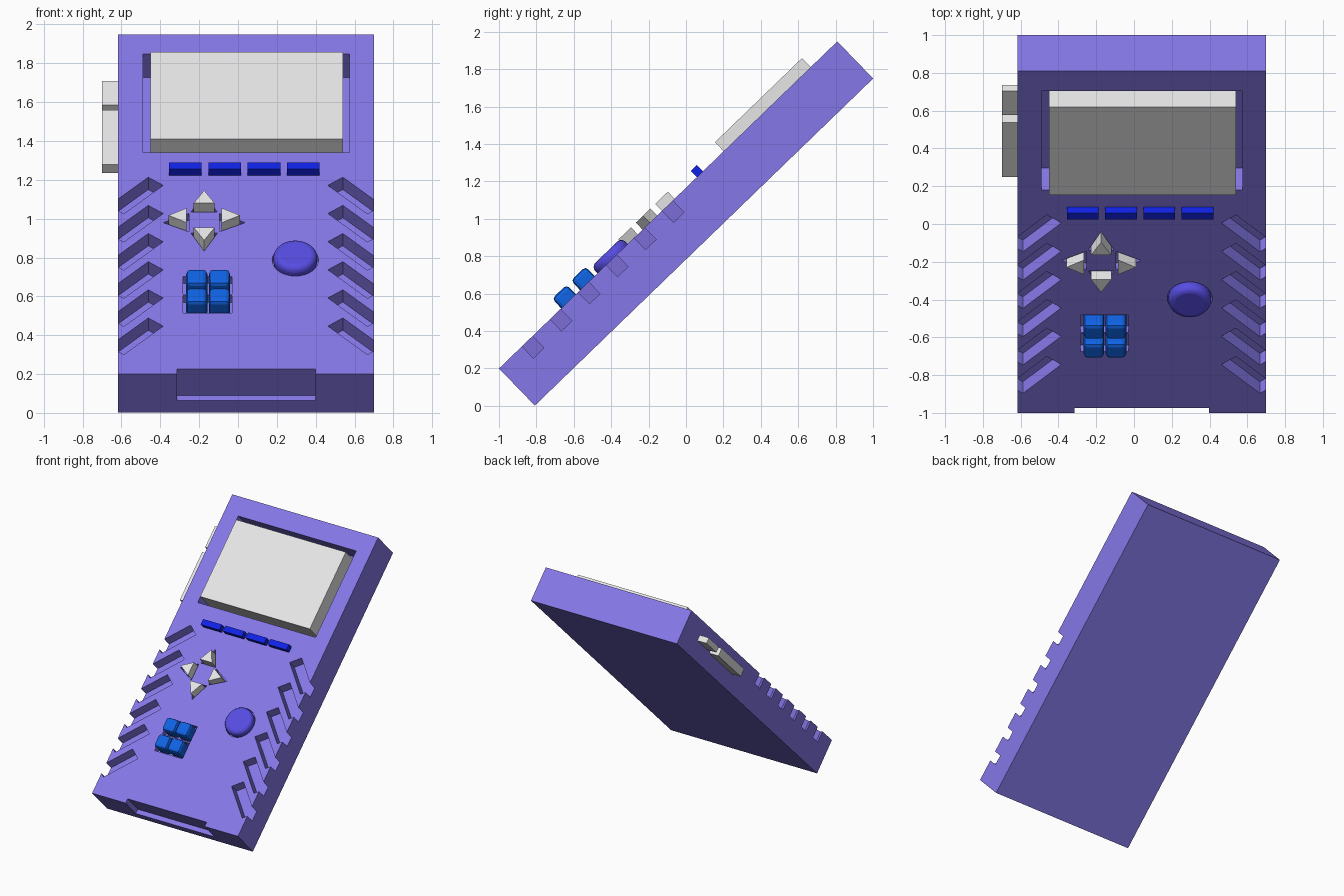
import bpy, bmesh, math
from mathutils import Matrix

if "Cube" in bpy.data.objects:
    bpy.data.objects.remove(bpy.data.objects["Cube"])

# Everything is drawn flat: x across, y up the face, z out of the face; then tilted back
TILT = Matrix.Translation((0, -1, 0.2)) @ Matrix.Rotation(math.radians(44.03), 4, 'X')
MID = 0.04  # centre line of the body


def material(name, rgb):
    m = bpy.data.materials.new(name)
    m.diffuse_color = (*rgb, 1)
    m.use_nodes = True
    m.node_tree.nodes["Principled BSDF"].inputs["Base Color"].default_value = m.diffuse_color
    return m


PURPLE = material("body_purple", (0.235, 0.185, 0.80))
GREY = material("light_grey", (0.80, 0.80, 0.80))
BLUE = material("deep_blue", (0.005, 0.016, 0.80))
AZURE = material("azure_blue", (0.005, 0.125, 0.78))
VIOLET = material("violet_blue", (0.095, 0.072, 0.76))


def add_prism(bm, pts, z0, z1):
    low = [bm.verts.new((x, y, z0)) for x, y in pts]
    high = [bm.verts.new((x, y, z1)) for x, y in pts]
    n = len(pts)
    bm.faces.new(low[::-1])
    bm.faces.new(high)
    for i in range(n):
        j = (i + 1) % n
        bm.faces.new((low[i], low[j], high[j], high[i]))


def rect(x0, x1, y0, y1):
    return [(x0, y0), (x1, y0), (x1, y1), (x0, y1)]


def disc(cx, cy, r, n=32):
    return [(cx + r * math.cos(2 * math.pi * i / n), cy + r * math.sin(2 * math.pi * i / n)) for i in range(n)]


def arrow(k, base, tip, half):
    """Triangle pointing outward from the pad centre, in direction k of four."""
    c, s = [(1, 0), (0, 1), (-1, 0), (0, -1)][k]
    return [(-0.174 + a * c - b * s, 1.122 + a * s + b * c)
            for a, b in ((base, -half), (tip, 0), (base, half))]


def make(name, prisms, mat, bevel=0, segments=2):
    bm = bmesh.new()
    for p in prisms:
        add_prism(bm, *p)
    bmesh.ops.recalc_face_normals(bm, faces=bm.faces)
    me = bpy.data.meshes.new(name)
    bm.to_mesh(me)
    bm.free()
    ob = bpy.data.objects.new(name, me)
    bpy.context.scene.collection.objects.link(ob)
    if mat:
        me.materials.append(mat)
    if bevel:
        m = ob.modifiers.new("bevel", 'BEVEL')
        m.width, m.segments, m.limit_method = bevel, segments, 'ANGLE'
        m.angle_limit = math.radians(40)
    ob.matrix_world = TILT
    return ob


# Body slab
body = make("body", [(rect(-0.618, 0.70, 0, 2.516), -0.276, 0)], PURPLE)

# Recesses: screen well, bottom slot, key wells, round well
cuts = [
    (rect(-0.49, 0.575, 1.641, 2.369), -0.166, 0.1),
    (rect(-0.315, 0.398, -0.1, 0.036), -0.188, 0.1),
    (rect(-0.282, -0.03, 0.592, 0.722), -0.05, 0.1),
    (rect(-0.282, -0.03, 0.452, 0.582), -0.05, 0.1),
    (disc(0.295, 0.845, 0.119), -0.04, 0.1),
]
cuts += [(arrow(k, 0.078, 0.211, 0.068), -0.05, 0.1) for k in range(4)]
# Slanted grip notches on both edges
for i in range(6):
    d = 0.2085 * i
    notch = [(-0.462, 1.458 - d), (-0.665, 1.247 - d), (-0.588, 1.187 - d), (-0.385, 1.398 - d)]
    cuts.append((notch, -0.088, 0.1))
    cuts.append(([(2 * MID - 0.002 - x, y) for x, y in notch], -0.088, 0.1))
cutter = make("cutter", cuts, None)
cutter.hide_render = True
mod = body.modifiers.new("recesses", 'BOOLEAN')
mod.operation, mod.solver, mod.object = 'DIFFERENCE', 'EXACT', cutter
bpy.context.view_layer.update()
mesh = bpy.data.meshes.new_from_object(body.evaluated_get(bpy.context.evaluated_depsgraph_get()))
body.modifiers.clear()
body.data = mesh
mesh.materials.clear()
mesh.materials.append(PURPLE)
for p in mesh.polygons:
    p.material_index = 0
bpy.data.objects.remove(cutter)

# Raised screen block
make("screen", [(rect(-0.45, 0.54, 1.671, 2.318), -0.167, 0.067)], GREY)

# Row of four blue keys
for i in range(4):
    x = -0.355 + 0.2025 * i
    make(f"menu_key_{i + 1}", [(rect(x, x + 0.168, 1.471, 1.517), -0.01, 0.047)], BLUE)

# Four arrow keys
for k, side in enumerate(("right", "up", "left", "down")):
    make(f"arrow_key_{side}", [(arrow(k, 0.09, 0.184, 0.054), -0.051, 0.052)], GREY)

# Two by two block of rounded keys
for x in (-0.267, -0.150):
    for y in (0.463, 0.603):
        make("square_key", [(rect(x, x + 0.109, y, y + 0.109), -0.05, 0.071)], AZURE, 0.022)

# Round button
button = make("round_button", [(disc(0.295, 0.845, 0.113), -0.041, 0.048)], VIOLET, 0.032, 4)
bpy.context.view_layer.objects.active = button
button.select_set(True)
bpy.ops.object.shade_smooth_by_angle(angle=math.radians(40))

# Two side keys on the left edge
make("side_key_long", [(rect(-0.70, -0.60, 1.648, 2.05), -0.155, -0.092)], GREY)
make("side_key_short", [(rect(-0.70, -0.60, 2.095, 2.273), -0.146, -0.1)], GREY)
